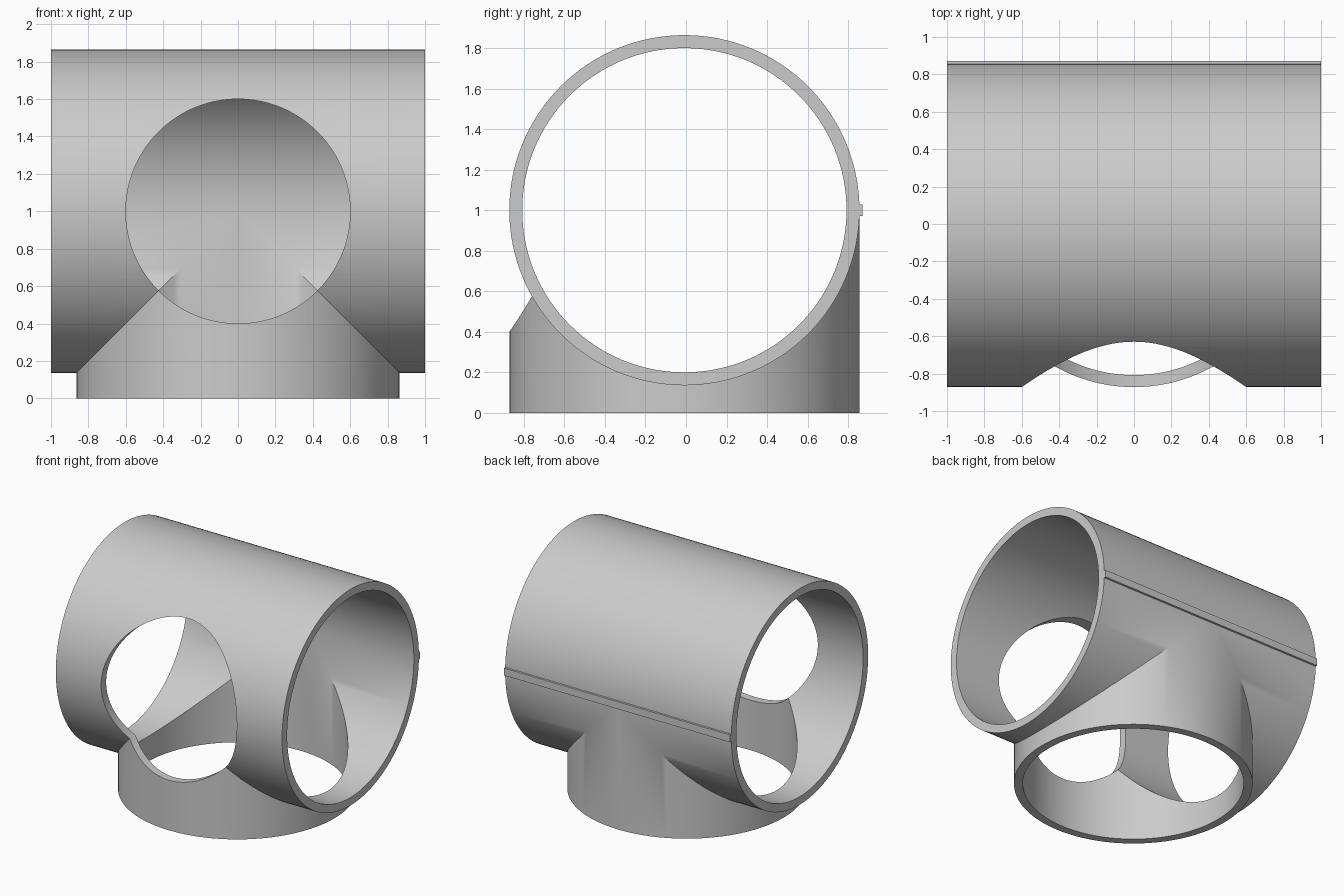
import bpy, bmesh
from math import sin, cos, pi

if "Cube" in bpy.data.objects:
    bpy.data.objects.remove(bpy.data.objects["Cube"])

R_OUT, R_IN, HOLE_R = 0.864, 0.80, 0.60
CY, CZ = -0.008, 1.0
N = 64  # segments per half circle


def activate(ob):
    bpy.ops.object.select_all(action='DESELECT')
    ob.select_set(True)
    bpy.context.view_layer.objects.active = ob


# Tee body: horizontal tube meeting an equal-radius downward tube on 45 degree seams
bm = bmesh.new()


def quad(*pts):
    vs = []
    for p in pts:
        if not any((v.co - bm_vec(p)).length < 1e-6 for v in vs):
            vs.append(bm.verts.new(p))
    if len(vs) > 2:
        bm.faces.new(vs)


def bm_vec(p):
    from mathutils import Vector
    return Vector(p)


def rows(r, s, i):
    """Key points of one slice: top seam/end, lower seam/end, bottom rim."""
    a = pi * i / N
    y, d = CY + r * cos(a), r * sin(a) if 0 < i < N else 0.0
    return ((0, y, CZ + d), (s, y, CZ + d), (s * d, y, CZ - d),
            (s, y, CZ - d), (s * d, y, 0))


for s in (-1, 1):
    for i in range(N):
        o, p = rows(R_OUT, s, i), rows(R_OUT, s, i + 1)
        m, n = rows(R_IN, s, i), rows(R_IN, s, i + 1)
        for a, b in ((o, p), (m, n)):
            quad(a[0], a[1], b[1], b[0])      # upper half of the tube
            quad(a[2], a[3], b[3], b[2])      # lower half, outside the seam
            quad(a[2], a[4], b[4], b[2])      # downward tube wall
        for k in (1, 3, 4):                   # open rims
            quad(o[k], p[k], n[k], m[k])
bmesh.ops.remove_doubles(bm, verts=bm.verts, dist=1e-5)
bmesh.ops.recalc_face_normals(bm, faces=bm.faces)
mesh = bpy.data.meshes.new("tee_body")
bm.to_mesh(mesh)
bm.free()
body = bpy.data.objects.new("tee_body", mesh)
bpy.context.collection.objects.link(body)

# Round opening in the front
bpy.ops.mesh.primitive_cylinder_add(vertices=128, radius=HOLE_R, depth=1.2,
                                    location=(0, -0.75, CZ), rotation=(pi / 2, 0, 0))
cutter = bpy.context.object
cutter.name = "front_hole_cutter"
mod = body.modifiers.new("front_hole", 'BOOLEAN')
mod.operation, mod.solver, mod.object = 'DIFFERENCE', 'EXACT', cutter
activate(body)
bpy.ops.object.modifier_apply(modifier=mod.name)
bpy.data.objects.remove(cutter)
activate(body)
bpy.ops.object.shade_smooth_by_angle(angle=pi / 6)

# Thin rib along the back
bpy.ops.mesh.primitive_cube_add(size=1, location=(0, 0.851, CZ))
rib = bpy.context.object
rib.name = "back_rib"
rib.scale = (2, 0.042, 0.058)
